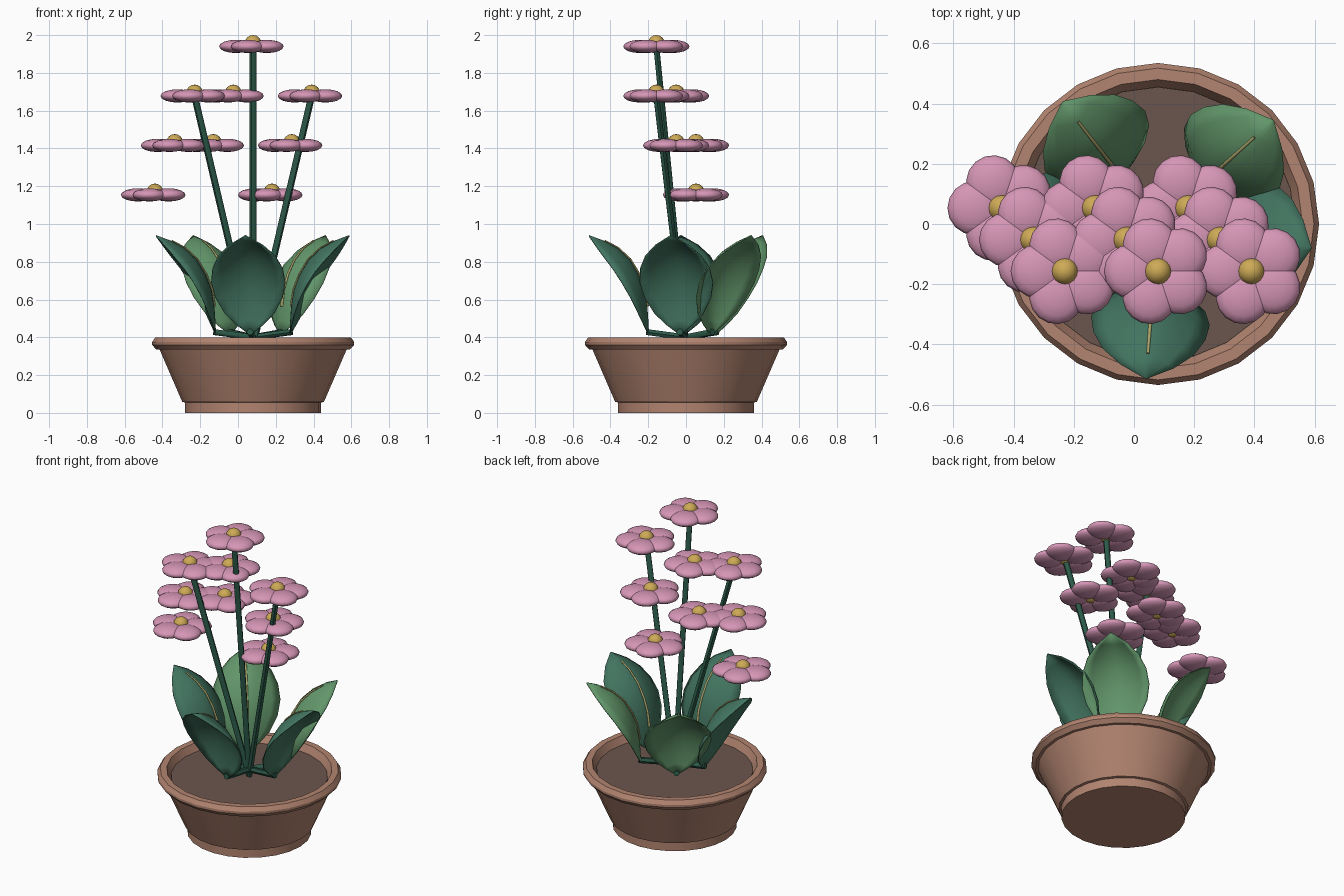
import bpy, bmesh, math
from mathutils import Vector, Matrix

cube = bpy.data.objects.get("Cube")
if cube:
    bpy.data.objects.remove(cube, do_unlink=True)


def material(name, r, g, b):
    # sRGB bytes to linear flat colour
    lin = [((c / 255 + 0.055) / 1.055) ** 2.4 for c in (r, g, b)] + [1.0]
    m = bpy.data.materials.new(name)
    m.use_nodes = True
    m.diffuse_color = lin
    m.node_tree.nodes["Principled BSDF"].inputs["Base Color"].default_value = lin
    return m


TERRACOTTA = material("terracotta", 178, 132, 112)
SOIL = material("soil_brown", 106, 86, 77)
STEM = material("stem_green", 44, 90, 73)
LEAF_BLUE = material("blue_green_leaf", 66, 116, 96)
LEAF_GREEN = material("fresh_green_leaf", 98, 150, 106)
VEIN = material("pale_vein", 172, 166, 108)
PINK = material("petal_pink", 214, 150, 182)
GOLD = material("pollen_gold", 206, 170, 86)

CENTRE = Vector((0.08, 0, 0))


def finish(obj, mat, angle=40):
    obj.data.materials.clear()
    obj.data.materials.append(mat)
    bpy.ops.object.select_all(action='DESELECT')
    obj.select_set(True)
    bpy.context.view_layer.objects.active = obj
    bpy.ops.object.shade_smooth_by_angle(angle=math.radians(angle))
    return obj


def from_bmesh(name, bm, mat, angle=40):
    bmesh.ops.recalc_face_normals(bm, faces=bm.faces)
    mesh = bpy.data.meshes.new(name)
    bm.to_mesh(mesh)
    bm.free()
    obj = bpy.data.objects.new(name, mesh)
    bpy.context.collection.objects.link(obj)
    return finish(obj, mat, angle)


def lathe(name, profile, mat, sides=24):
    # Turn an (r, z) profile round the pot axis and close its ends
    bm = bmesh.new()
    rings = []
    for r, z in profile:
        rings.append([bm.verts.new(CENTRE + Vector((r * math.cos(a), r * math.sin(a), z)))
                      for a in (math.tau * i / sides for i in range(sides))])
    for low, high in zip(rings, rings[1:]):
        for i in range(sides):
            j = (i + 1) % sides
            bm.faces.new((low[i], low[j], high[j], high[i]))
    bm.faces.new(rings[0])
    bm.faces.new(rings[-1])
    return from_bmesh(name, bm, mat, 30)


def tube(name, points, radius, mat, taper=False):
    curve = bpy.data.curves.new(name, 'CURVE')
    curve.dimensions = '3D'
    curve.bevel_depth = radius
    curve.bevel_resolution = 1
    curve.use_fill_caps = True
    spline = curve.splines.new('POLY')
    spline.points.add(len(points) - 1)
    for i, (p, co) in enumerate(zip(spline.points, points)):
        p.co = (*co, 1)
        p.radius = 1 - 0.5 * i / len(points) if taper else 1
    obj = bpy.data.objects.new(name, curve)
    bpy.context.collection.objects.link(obj)
    bpy.ops.object.select_all(action='DESELECT')
    obj.select_set(True)
    bpy.context.view_layer.objects.active = obj
    bpy.ops.object.convert(target='MESH')
    return finish(bpy.context.object, mat, 60)


# Pot with foot and rim, then the soil disc
lathe("pot", [(0.36, 0), (0.36, 0.055), (0.375, 0.058), (0.495, 0.335), (0.512, 0.335),
              (0.535, 0.36), (0.535, 0.375), (0.518, 0.4), (0.48, 0.4), (0.45, 0.34)], TERRACOTTA)
lathe("soil", [(0.455, 0.345), (0.455, 0.356)], SOIL)

# Leaf rows: midrib (r, z), edge (r, z), half width
LEAF_ROWS = [
    ((0.20, 0.425), (0.20, 0.42), 0.012),
    ((0.203, 0.49), (0.218, 0.465), 0.07),
    ((0.208, 0.56), (0.242, 0.525), 0.13),
    ((0.222, 0.65), (0.28, 0.61), 0.178),
    ((0.252, 0.73), (0.325, 0.69), 0.196),
    ((0.30, 0.81), (0.375, 0.765), 0.185),
    ((0.365, 0.87), (0.428, 0.83), 0.15),
    ((0.435, 0.908), (0.475, 0.888), 0.088),
    ((0.515, 0.938), (0.515, 0.936), 0.004),
]


def leaf(name, degrees, mat):
    a = math.radians(degrees)
    out = Vector((math.cos(a), math.sin(a), 0))
    side = Vector((-out.y, out.x, 0))
    up = Vector((0, 0, 1))

    def at(r, z, s=0):
        return CENTRE + out * r + up * z + side * s

    # Blade arched across its width
    bm = bmesh.new()
    rows = []
    for mid, edge, half in LEAF_ROWS:
        row = []
        for k in range(-4, 5):
            u = k / 4
            f = abs(u) ** 1.7
            row.append(bm.verts.new(at(mid[0] + (edge[0] - mid[0]) * f,
                                       mid[1] + (edge[1] - mid[1]) * f, half * u)))
        rows.append(row)
    for low, high in zip(rows, rows[1:]):
        for k in range(8):
            bm.faces.new((low[k], low[k + 1], high[k + 1], high[k]))
    blade = from_bmesh(name + "_blade", bm, mat, 60)
    solid = blade.modifiers.new("thickness", 'SOLIDIFY')
    solid.thickness = 0.006
    solid.offset = 0

    # Raised midrib and short stalk
    rib = [at(mid[0] - 0.004, mid[1] + 0.004) for mid, _, _ in LEAF_ROWS[2:8]]
    tube(name + "_midrib", rib, 0.008, VEIN, True)
    tube(name + "_stalk", [at(0, 0.4), at(0.21, 0.428)], 0.018, STEM)


for name, degrees, mat in [("front_leaf", -94.5, LEAF_BLUE), ("left_leaf", -9, LEAF_BLUE),
                           ("back_left_leaf", 42, LEAF_GREEN), ("back_right_leaf", 128, LEAF_GREEN),
                           ("right_leaf", 183, LEAF_BLUE)]:
    leaf(name, degrees, mat)


def flower(name, pos):
    # Five flattened round petals
    bm = bmesh.new()
    for i in range(5):
        a = math.pi + math.tau * i / 5
        m = (Matrix.Translation(pos + Vector((math.cos(a), math.sin(a), 0)) * 0.09)
             @ Matrix.Rotation(a, 4, 'Z') @ Matrix.Diagonal((0.09, 0.09, 0.035, 1)))
        bmesh.ops.create_uvsphere(bm, u_segments=16, v_segments=8, radius=1, matrix=m)
    from_bmesh(name + "_petals", bm, PINK, 60)
    # Pollen button
    bm = bmesh.new()
    bmesh.ops.create_uvsphere(bm, u_segments=16, v_segments=8, radius=0.045,
                              matrix=Matrix.Translation(pos + Vector((0, 0, 0.015))))
    from_bmesh(name + "_button", bm, GOLD, 60)


# Three stems, each with a descending row of three flowers
STEP = Vector((-0.105, 0.105, -0.262))
for name, x, z in [("right", -0.23, 1.678), ("middle", 0.08, 1.94), ("left", 0.39, 1.678)]:
    top = Vector((x, -0.157, z))
    tube(name + "_stem", [CENTRE + Vector((0, 0, 0.36)), top], 0.018, STEM)
    for i in range(3):
        flower(f"{name}_flower_{i + 1}", top + STEP * i)
